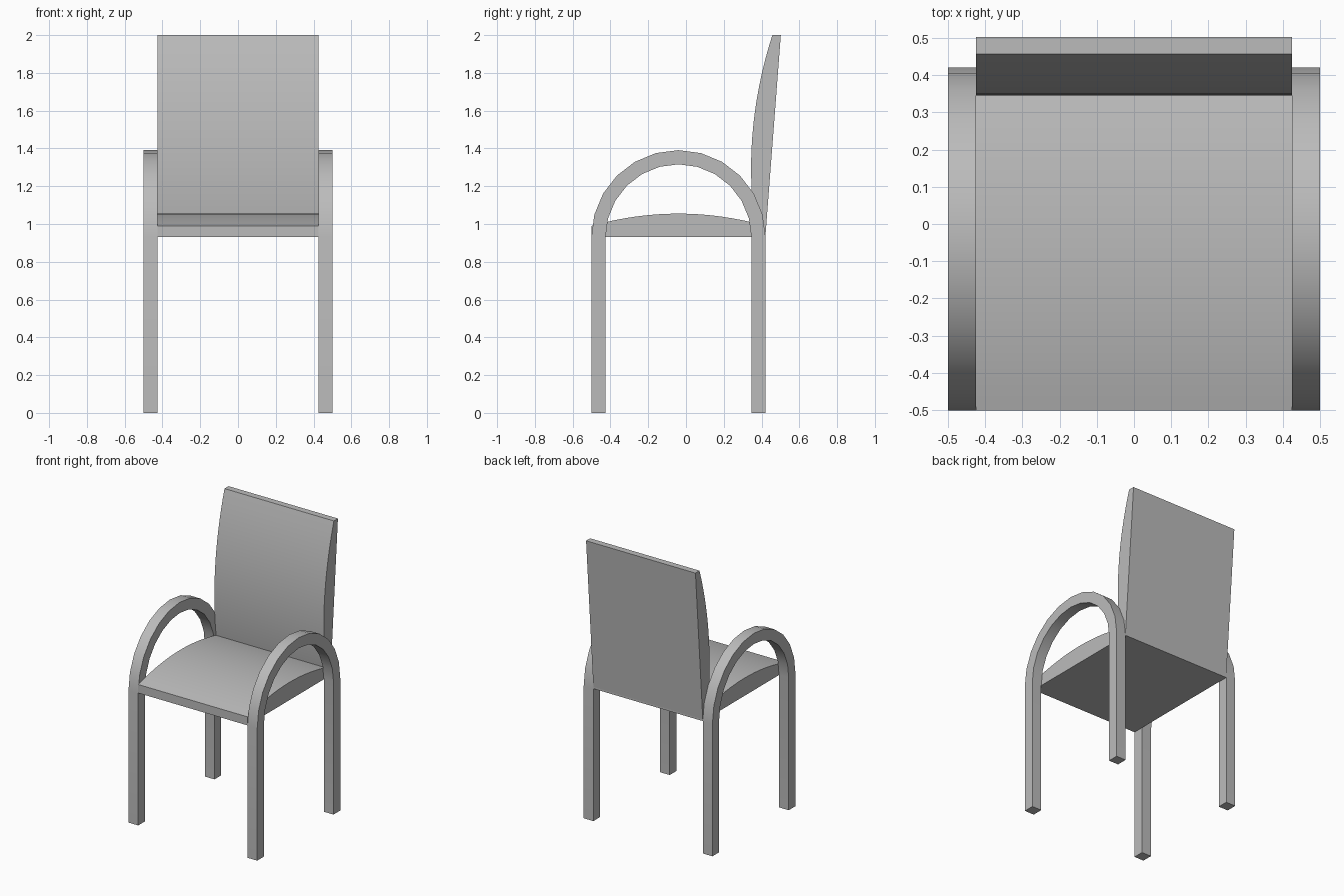
import bpy
import bmesh
import math

cube = bpy.data.objects.get("Cube")
if cube:
    bpy.data.objects.remove(cube, do_unlink=True)

grey = bpy.data.materials.new("plain grey")
grey.use_nodes = True
colour = (0.5, 0.5, 0.5, 1)
grey.diffuse_color = colour
grey.node_tree.nodes["Principled BSDF"].inputs["Base Color"].default_value = colour


def finish(bm, name):
    """Turn a bmesh into a grey object, smooth on its curves only."""
    bmesh.ops.recalc_face_normals(bm, faces=bm.faces)
    mesh = bpy.data.meshes.new(name)
    bm.to_mesh(mesh)
    bm.free()
    mesh.materials.append(grey)
    obj = bpy.data.objects.new(name, mesh)
    bpy.context.collection.objects.link(obj)
    bpy.ops.object.select_all(action="DESELECT")
    obj.select_set(True)
    bpy.context.view_layer.objects.active = obj
    bpy.ops.object.shade_smooth_by_angle(angle=math.radians(30))


def strip(name, line_a, line_b, x0, x1):
    """Solid between two matching side-view lines of (y, z), from x0 to x1."""
    bm = bmesh.new()
    rings = [[bm.verts.new((x, y, z)) for x, (y, z) in
              ((x0, a), (x1, a), (x1, b), (x0, b))]
             for a, b in zip(line_a, line_b)]
    for r, s in zip(rings, rings[1:]):
        for i in range(4):
            j = (i + 1) % 4
            bm.faces.new((r[i], r[j], s[j], s[i]))
    bm.faces.new(rings[0])
    bm.faces.new(rings[-1])
    finish(bm, name)


HALF = 0.425        # half width between the arm frames
MID_Y = -0.04       # centre of the arches
SEAT_Z = 0.93       # underside of the seat
OUTER, INNER = 0.461, 0.386


# Arm frames: front leg, arch and back leg in one continuous bar
def arch(radius):
    arc = [(MID_Y - radius * math.cos(math.pi * i / 12),
            SEAT_Z + radius * math.sin(math.pi * i / 12)) for i in range(13)]
    return [(MID_Y - radius, 0)] + arc + [(MID_Y + radius, 0)]


for side, x0, x1 in (("left", HALF, 0.5), ("right", -0.5, -HALF)):
    strip(side + "_arm_and_legs", arch(OUTER), arch(INNER), x0, x1)

# Seat: flat below, gently crowned on top
steps = [i / 8 - 1 for i in range(17)]
strip("seat",
      [(MID_Y + OUTER * t, SEAT_Z) for t in steps],
      [(MID_Y + OUTER * t, 0.99 + 0.065 * (1 - t * t)) for t in steps],
      -HALF, HALF)

# Backrest: straight leaning rear, bulging front
rear = [(0.461 + 0.041 * t, 1.465 + 0.535 * t) for t in steps]
front = [(y - 0.045 - 0.065 * (1 - t * t), z) for (y, z), t in zip(rear, steps)]
strip("backrest", rear, front, -HALF, HALF)
